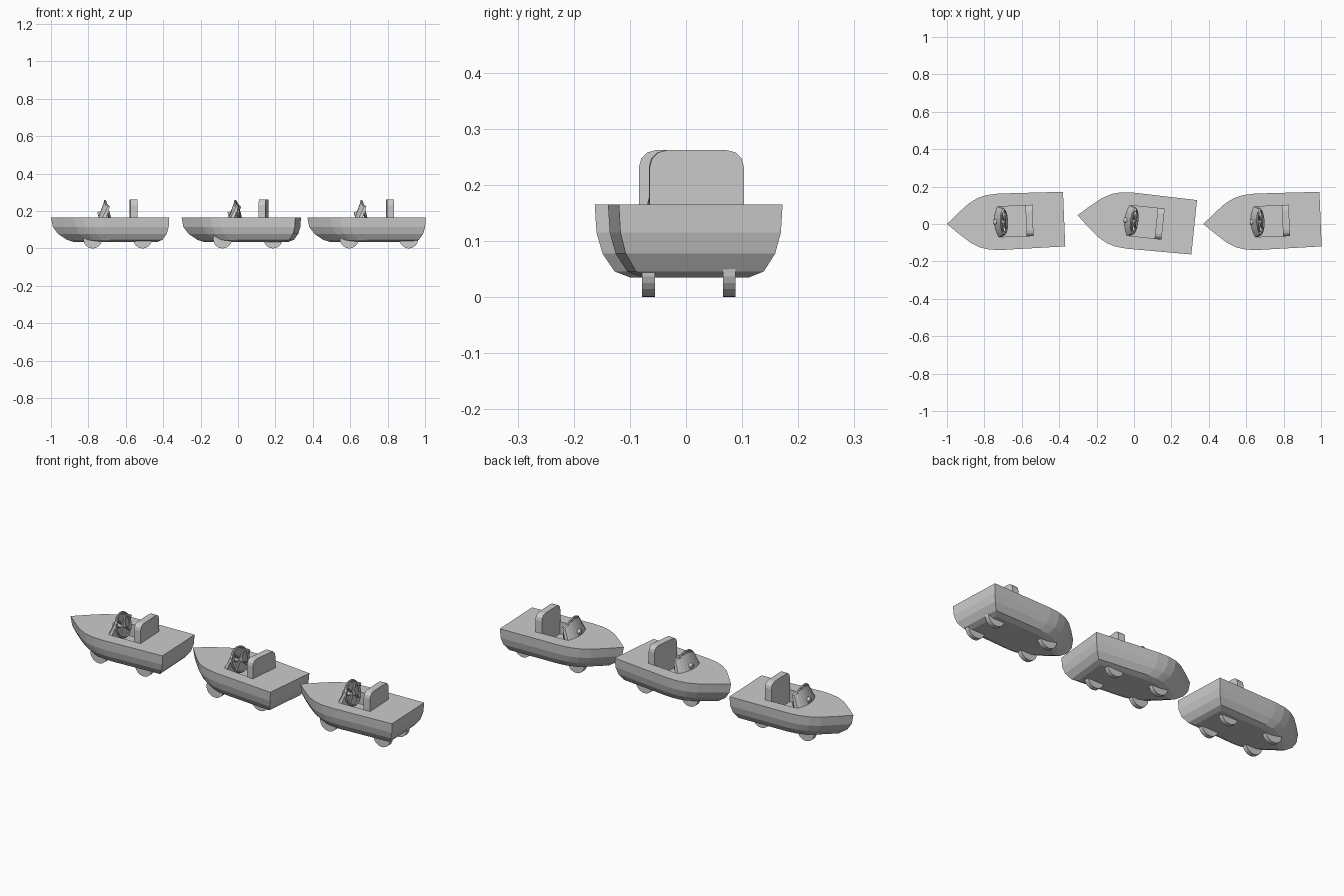
import bpy, bmesh
from math import pi, sin, cos, radians
from mathutils import Matrix, Vector

if "Cube" in bpy.data.objects:
    bpy.data.objects.remove(bpy.data.objects["Cube"])


def make(name, bm, matrix=None, smooth=True):
    bmesh.ops.recalc_face_normals(bm, faces=bm.faces)
    mesh = bpy.data.meshes.new(name)
    bm.to_mesh(mesh)
    bm.free()
    ob = bpy.data.objects.new(name, mesh)
    bpy.context.collection.objects.link(ob)
    if matrix:
        mesh.transform(matrix)
    return ob


def loft(rings):
    """Closed solid through rings of equal length."""
    bm = bmesh.new()
    rows = [[bm.verts.new(p) for p in r] for r in rings]
    n = len(rows[0])
    for a, b in zip(rows, rows[1:]):
        for i in range(n):
            j = (i + 1) % n
            bm.faces.new((a[i], a[j], b[j], b[i]))
    bm.faces.new(rows[0][::-1])
    bm.faces.new(rows[-1])
    return bm


def rod(bm, a, b, r, seg=8):
    a, b = Vector(a), Vector(b)
    m = Matrix.Translation((a + b) / 2) @ (b - a).to_track_quat('Z', 'Y').to_matrix().to_4x4()
    bmesh.ops.create_cone(bm, cap_ends=True, segments=seg, radius1=r, radius2=r,
                          depth=(b - a).length, matrix=m)


def hull_bm():
    half = [(0.06, 0.054), (0.12, 0.104), (0.17, 0.132), (0.22, 0.146), (0.28, 0.151), (0.627, 0.146)]
    outline = [(0, 0)] + half + [(x, -y) for x, y in reversed(half)]
    # z, side inset, bow shift, stern shift
    levels = [(0.035, 0.06, 0.12, 0.06), (0.046, 0.033, 0.085, 0.035), (0.078, 0.013, 0.037, 0.013),
              (0.115, 0.003, 0.01, 0.003), (0.165, 0, 0, 0)]
    rings = []
    for z, side, bow, stern in levels:
        rings.append([(bow + x * (0.627 - bow - stern) / 0.627, y * (1 - side / 0.151), z)
                      for x, y in outline])
    return loft(rings)


def seat_bm():
    # rounded-top slab rising from the cockpit floor
    w, top, r = 0.084, 0.262, 0.03
    arc = [(w - r + r * cos(t * pi / 6), top - r + r * sin(t * pi / 6)) for t in range(4)]
    prof = [(w, 0.09)] + arc + [(-y, z) for y, z in reversed(arc)] + [(-w, 0.09)]
    return loft([[(x, y, z) for y, z in prof] for x in (0.423, 0.46)])


def windshield_bm():
    # raked, bowed plate with narrower top
    rings = []
    for i in range(9):
        u = -1 + i / 4
        bow = 0.018 * u * u
        top = 0.245 - 0.022 * u * u
        lean = 0.035
        rings.append([(0.248 + bow, 0.084 * u, 0.15), (0.27 + bow, 0.084 * u, 0.15),
                      (0.27 + bow + lean * 0.7, 0.068 * u, top),
                      (0.258 + bow + lean * 0.7, 0.068 * u, top)])
    return loft(rings)


def steering_bm():
    bm = bmesh.new()
    R, r, N, M = 0.062, 0.006, 24, 8
    grid = [[bm.verts.new(((R + r * cos(b * 2 * pi / M)) * cos(a * 2 * pi / N),
                           (R + r * cos(b * 2 * pi / M)) * sin(a * 2 * pi / N),
                           r * sin(b * 2 * pi / M))) for b in range(M)] for a in range(N)]
    for a in range(N):
        for b in range(M):
            c, d = (a + 1) % N, (b + 1) % M
            bm.faces.new((grid[a][b], grid[c][b], grid[c][d], grid[a][d]))
    for k in range(4):
        t = pi / 4 + k * pi / 2
        rod(bm, (0, 0, 0), (R * cos(t), R * sin(t), 0), 0.006)
    rod(bm, (0, 0, -0.055), (0, 0, 0.008), 0.014, 12)
    # stand the wheel up, facing the seat, top leaning to the bow
    bmesh.ops.transform(bm, verts=bm.verts,
                        matrix=Matrix.Translation((0.305, 0, 0.194)) @ Matrix.Rotation(radians(75), 4, 'Y'))
    return bm


def wheel_bm(x, y):
    bm = bmesh.new()
    rod(bm, (x, y - 0.0115, 0.05), (x, y + 0.0115, 0.05), 0.05, 24)
    return bm


# bow x, bow y, heading, axle positions
boats = [("front", -1.0, 0.0, 2.4, (-0.777, -0.51)),
         ("middle", -0.302, 0.047, -5.9, (-0.083, 0.187)),
         ("rear", 0.371, 0.0, 2.4, (0.595, 0.913))]

for tag, bx, by, ang, axles in boats:
    m = Matrix.Translation((bx, by, 0)) @ Matrix.Rotation(radians(ang), 4, 'Z')
    hull = make(tag + "_boat_hull", hull_bm(), m)
    # cockpit recess
    bm = bmesh.new()
    bmesh.ops.create_cube(bm, size=1, matrix=Matrix.Translation((0.355, 0, 0.15)) @ Matrix.Diagonal((0.16, 0.162, 0.1, 1)))
    cutter = make(tag + "_cockpit_cutter", bm, m)
    cutter.hide_render = True
    cutter.hide_set(True)
    mod = hull.modifiers.new("cockpit", 'BOOLEAN')
    mod.object, mod.operation, mod.solver = cutter, 'DIFFERENCE', 'EXACT'
    # fittings
    make(tag + "_seat", seat_bm(), m)
    make(tag + "_windshield", windshield_bm(), m)
    make(tag + "_steering_wheel", steering_bm(), m)
    # road wheels stay aligned with the track
    for i, x in enumerate(axles):
        for side, y in (("right", -0.067), ("left", 0.077)):
            make(f"{tag}_{side}_wheel_{i + 1}", wheel_bm(x, y))
